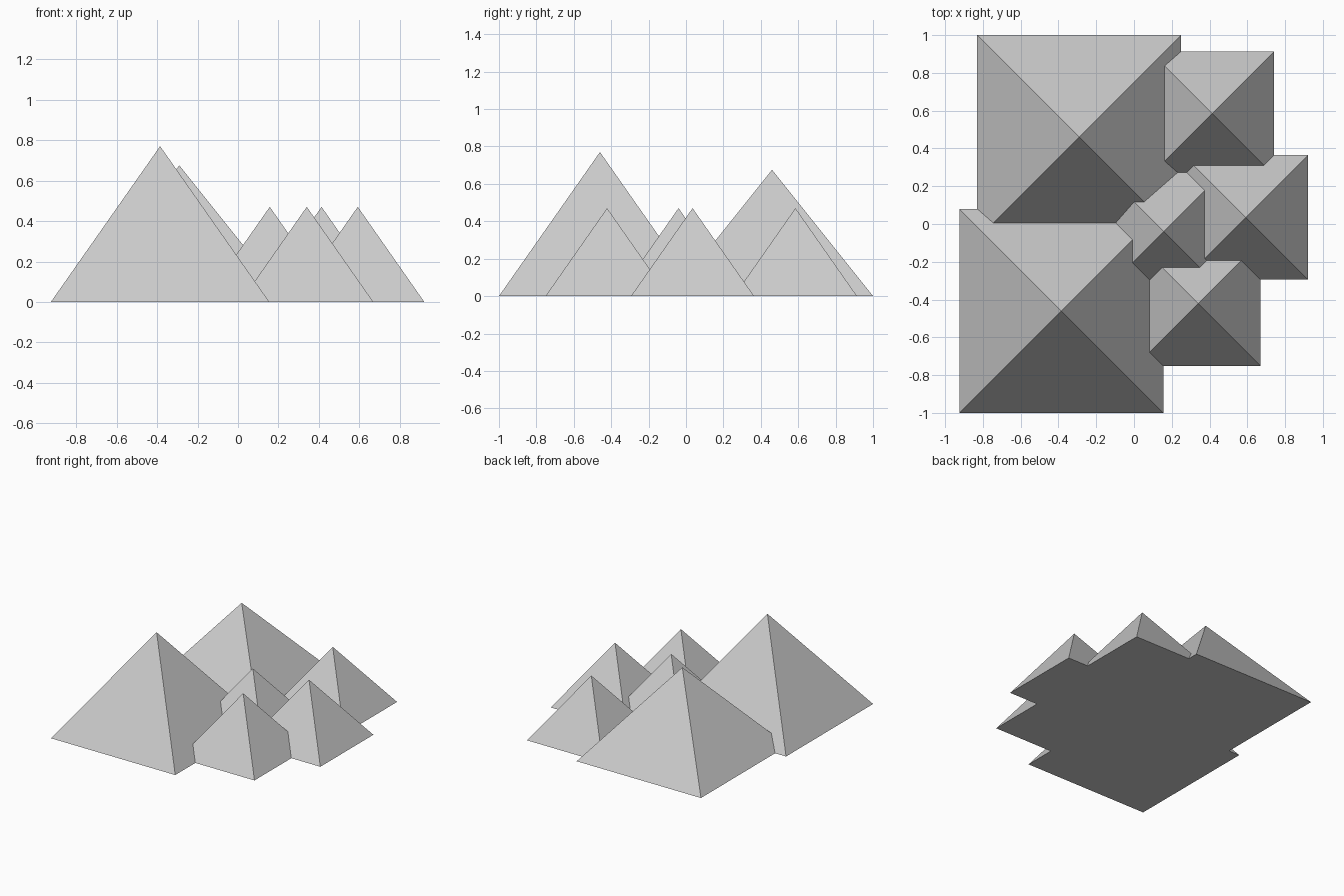
import bpy
from math import pi, sqrt

cube = bpy.data.objects.get("Cube")
if cube:
    bpy.data.objects.remove(cube, do_unlink=True)

# One plain stone grey
stone = bpy.data.materials.new("stone_grey")
stone.use_nodes = True
stone.diffuse_color = (0.6, 0.6, 0.6, 1)
stone.node_tree.nodes["Principled BSDF"].inputs["Base Color"].default_value = (0.6, 0.6, 0.6, 1)


def pyramid(name, x, y, half, height):
    """Square pyramid standing on the ground, sides along the axes."""
    bpy.ops.mesh.primitive_cone_add(vertices=4, radius1=half * sqrt(2), radius2=0,
                                    depth=height, location=(x, y, height / 2),
                                    rotation=(0, 0, pi / 4))
    peak = bpy.context.object
    peak.name = name
    bpy.ops.object.transform_apply(location=False, rotation=True, scale=True)
    peak.data.materials.append(stone)


# Two large peaks
pyramid("large_front_peak", -0.385, -0.46, 0.54, 0.77)
pyramid("large_back_peak", -0.29, 0.46, 0.54, 0.675)

# Four small peaks of one size
small_peaks = {
    "small_back_peak": (0.413, 0.585),
    "small_side_peak": (0.592, 0.035),
    "small_front_peak": (0.34, -0.422),
    "small_middle_peak": (0.157, -0.04),
}
for name, (x, y) in small_peaks.items():
    pyramid(name, x, y, 0.329, 0.47)
